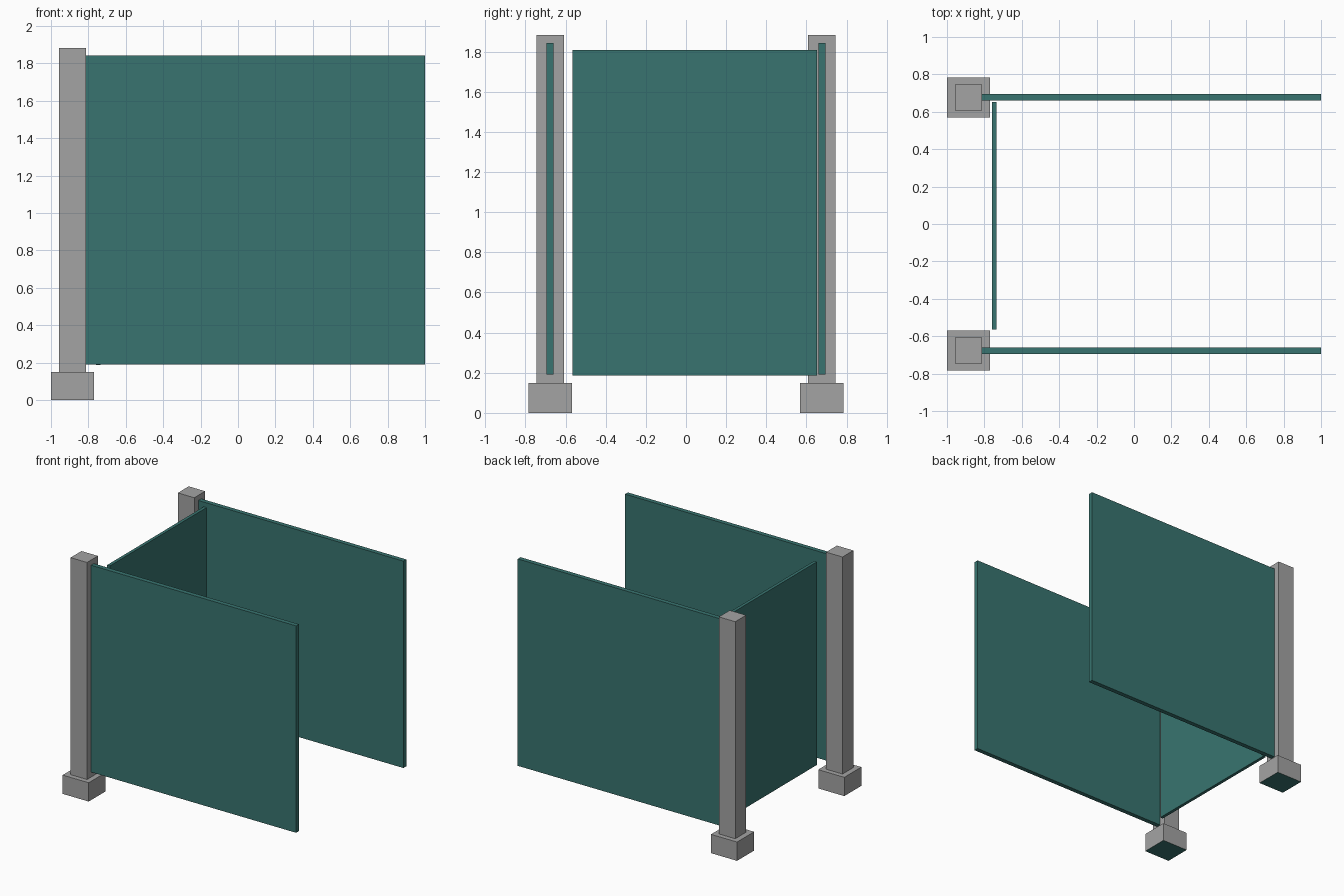
import bpy

if "Cube" in bpy.data.objects:
    bpy.data.objects.remove(bpy.data.objects["Cube"])


def material(name, rgb):
    mat = bpy.data.materials.new(name)
    mat.diffuse_color = (*rgb, 1)
    mat.use_nodes = True
    mat.node_tree.nodes["Principled BSDF"].inputs["Base Color"].default_value = mat.diffuse_color
    return mat


teal = material("teal_panel", (0.04, 0.175, 0.16))
grey = material("grey_post", (0.37, 0.37, 0.37))


def box(name, x, y, z, mat):
    """Axis-aligned box from (min, max) ranges."""
    ranges = (x, y, z)
    bpy.ops.mesh.primitive_cube_add(size=1, location=[(a + b) / 2 for a, b in ranges])
    ob = bpy.context.object
    ob.name = name
    ob.scale = [b - a for a, b in ranges]
    bpy.ops.object.transform_apply(location=False, rotation=False, scale=True)
    ob.data.materials.append(mat)
    return ob


def span(side, near, far):
    """Y range mirrored to the chosen side."""
    return tuple(sorted((side * near, side * far)))


# Footing, post and side panel on the front and back
for label, s in (("front", -1), ("back", 1)):
    footing = box(label + "_footing", (-1, -0.77), span(s, 0.569, 0.784), (0, 0.15), grey)
    # Teal underside of the footing
    footing.data.materials.append(teal)
    for face in footing.data.polygons:
        if face.normal.z < -0.5:
            face.material_index = 1
    box(label + "_post", (-0.957, -0.812), span(s, 0.608, 0.745), (0.15, 1.883), grey)
    box(label + "_side_panel", (-0.812, 1), span(s, 0.659, 0.695), (0.19, 1.842), teal)

# Thinner cross panel between the posts, offset toward the back
box("cross_panel", (-0.76, -0.735), (-0.565, 0.653), (0.186, 1.808), teal)
